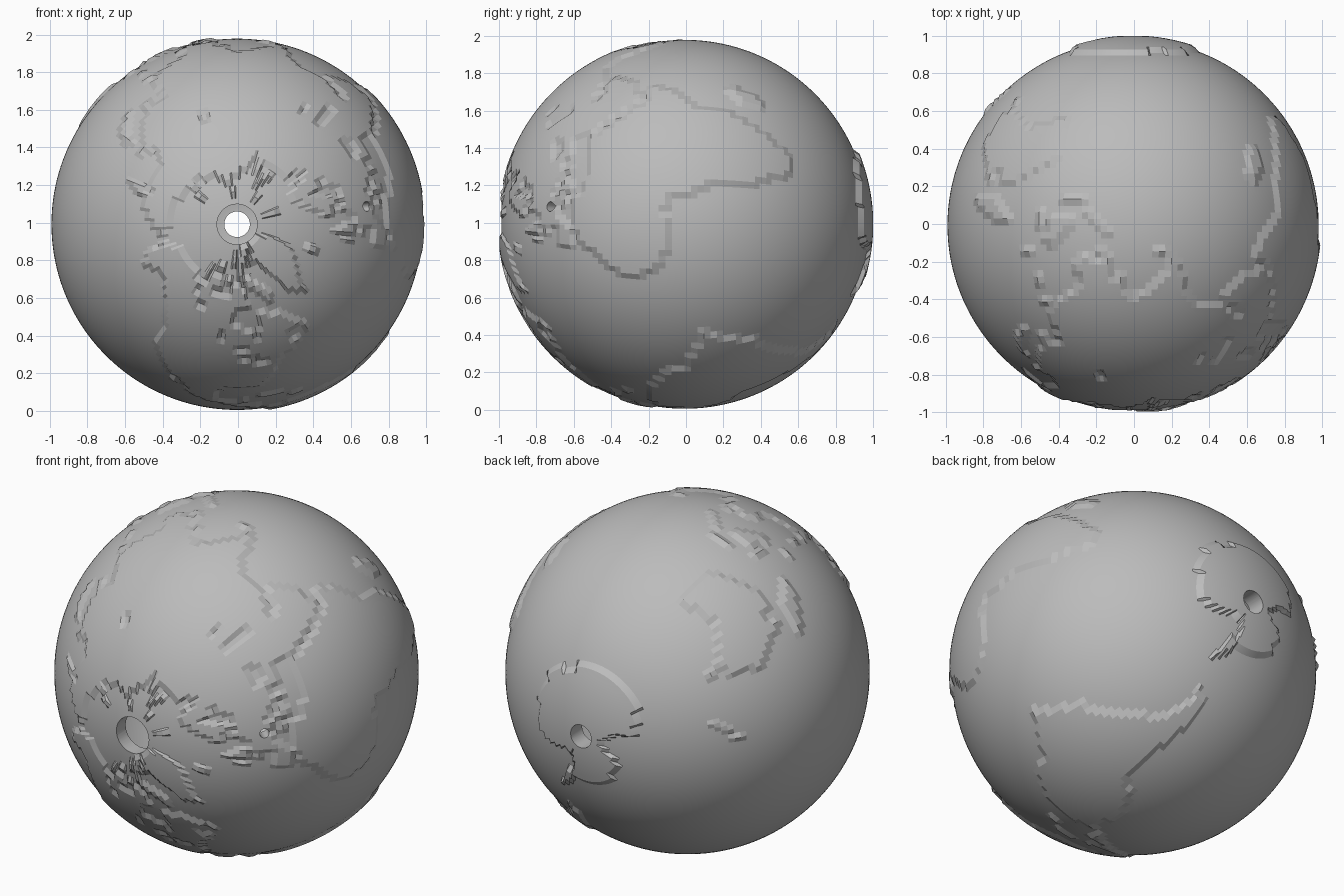
import bpy, bmesh, math
from mathutils import Matrix, Vector

SEA, LAND, ICE, INNER = 0.986, 1.0, 1.008, 0.90

# Coastlines as (longitude, latitude) outlines
europe = [(-9,37),(-9,43),(-2,43.5),(-1,46),(-5,48.5),(2,51),(8,54),(8,57),(11,57),(11,54),
          (20,54.5),(23,59),(30,60),(22,61),(25,65.5),(22,65.5),(17,61),(18,59.5),(16,56),(13,55.5),
          (10,59.5),(6,58.5),(5,62),(14,67.5),(25,71),(32,70),(41,67),(33,66.5),(38,64),(44,66),
          (44,68.5),(61,69),(61,25.3),(57,26),(50,30),(48,29.5),(51,25),(56,25.5),(60,22.5),(52,16),
          (44,12.7),(39,21),(35,28),(32,30),(34,31.5),(36,36),(30,36.5),(27,37),(26.5,40),(23,40.5),
          (24,38),(22,36.5),(19.5,41),(13,45.5),(12.5,44),(18.5,40),(16,38),(11,43),(8,44.3),(3.5,43),
          (0,39.5),(-2,37),(-5.5,36)]
asia = [(60,25.3),(60,69),(68,68.5),(67,72),(73,72.5),(74,67),(80,72.5),(104,77.5),(113,74),(130,71.5),
        (140,72.5),(160,69.5),(178,69.5),(190,66),(180,63),(171,60),(163,60),(163,56),(157,51),(156,57),
        (163,62),(155,59.5),(143,59),(136,54.5),(141,52),(140,48),(135,43.5),(128,40),(129,36),(126,35),
        (125,39),(121.5,39),(118,38.5),(122,37),(119,35),(122,30),(119,25),(110,21),(106,19),(109,12),
        (105,9),(101,13),(99.5,11),(104,2),(98,9),(97,17),(94,16),(91,22.5),(87,21),(80,15),
        (80,12),(77.5,7.8),(73,17),(72,21),(67,25)]
africa = [(-6,35.8),(10,37),(11,34),(20,31),(33,31.2),(34,28),(37,21),(43,12),(51,12),(47,4),(40,-3),
          (40,-11),(35,-20),(33,-26),(27,-34),(19,-34.5),(12,-17),(13,-8),(9,-1),(9,4),(4,6.3),
          (-8,4.5),(-13,8.5),(-17.3,14.5),(-16.5,21),(-10,29)]
north_america = [(-168,66),(-156,71),(-128,70),(-110,68),(-95,68),(-94,72),(-85,69.5),(-82,67),(-87,64.5),
          (-94,61),(-93,57.5),(-82,55),(-80,51.5),(-77,57),(-78,62.3),(-70,60),(-65,59),(-60,55),(-56,52),
          (-66,50),(-65,47),(-60,46),(-66,44),(-70,43),(-74,40),(-76,35),(-81,31),(-80,25.5),(-83,29.5),
          (-90,29.5),(-97,27),(-97,20),(-91,18.5),(-87,21.5),(-88,16),(-83,15),(-83,10),(-77,8),(-80,7.3),
          (-86,11),(-95,16),(-105,20),(-109,26),(-114.5,31.5),(-110,23),(-117,33),(-124,40),(-124,48),
          (-133,56),(-140,60),(-150,60.5),(-163,55),(-158,58),(-165,61),(-161,65)]
south_america = [(-78,8),(-72,12),(-62,10.5),(-51,4.5),(-50,0),(-44,-2.5),(-35,-6),(-39,-14),(-41,-22),
          (-48,-26),(-54,-34),(-62,-39),(-65,-43),(-69,-51),(-66,-55),(-74,-52),(-74,-42),(-71,-30),
          (-70.5,-18),(-76,-14),(-81,-5),(-80,1)]
australia = [(114,-22),(122,-17.5),(130,-13),(136.5,-12),(136,-15.5),(140,-17.5),(142.5,-11),(146,-19),
          (153,-26),(150,-37.5),(144,-38.5),(138,-35),(131,-31.5),(124,-33),(116,-35)]
antarctica = [(-181,-83.5),(-155,-81),(-157,-77),(-145,-75.5),(-125,-73.5),(-100,-72.5),(-75,-73),
          (-66,-67),(-58,-63.5),(-62,-68),(-62,-74),(-75,-77),(-60,-82),(-40,-80),(-25,-75),(-10,-71),
          (30,-69.5),(55,-66.5),(70,-69),(85,-66.5),(110,-66.5),(135,-66.5),(150,-68.5),(170,-72),
          (165,-78),(181,-83.5),(181,-91),(-181,-91)]
large_islands = [
    [(-73,78),(-60,82),(-32,83.5),(-18,80),(-22,72),(-40,65),(-44,59.8),(-52,64),(-54,70),(-60,76)],
    [(-62,66),(-68,70),(-80,73.5),(-88,73),(-80,70),(-73,67.5),(-66,62.5)],
    [(-62,82.5),(-78,83),(-90,81),(-88,77),(-78,76.5),(-76,79)],
    [(-117,73),(-105,73),(-102,69),(-116,69)],
    [(52,71),(57,70.7),(68,76.5),(60,76)]]
small_outlines = [
    [(-5.2,49.9),(1.2,51),(1,53),(-2,57),(-4,58.6),(-6,57),(-4.2,53)],
    [(131,32),(136,34),(141,35.5),(145,43.5),(142,45),(140,40),(136,36.5)],
    [(109,1),(113,3),(117,7),(119,5),(116,-4),(110,-3)],
    [(95,5.5),(104,-2),(106,-6),(101,-2.5)],
    [(105,-6.5),(114,-7.5),(114,-8.6),(106,-8.1)],
    [(131,-1),(138,-1.7),(147,-6.5),(150,-10.5),(143,-8.5),(138,-8.3),(133,-4)],
    [(172,-40.5),(174,-42),(169,-46.5),(166.5,-45.5)],
    [(49,-12),(50.5,-16),(47,-25),(44,-24),(44,-17)]]

# Round islands and lakes as (longitude, latitude, half width, half height)
islands = [(-121,73,4,1.3),(-110,75.5,6,1),(-86,75,6,1.1),(-94,79,5,1.5),(-98,72.5,2.5,1.2),(-84,64.5,3,1),
           (18,79,6,1.4),(97,79.5,5,1),(55,80.5,7,.7),(143,75.3,6,1),(180,71,2,.8),(-18.5,65,4.5,1.4),
           (-8,53.3,1.8,1.7),(143,50,1.1,4),(121,23.7,1.1,1.2),(121.5,16.5,1.5,2),(125,7.8,1.8,1.6),
           (120.7,-2,1.3,3),(146.7,-42,1.6,1.3),(176,-38.5,1.5,2),(81,7.5,1.1,1.3),(-79,22,4.5,.9),
           (-71,18.5,2.5,.8),(-56,48.7,2.2,1.4),(14,37.7,1.3,.8),(9,40,1.1,1.2)]
lakes = [(34,43.3,6,1.7),(51,42,2.3,5),(107,53,2.2,1.3),(33,-1,1.4,1.3),(-87.5,47.6,3.5,.9),(-87,44,1.1,2),
         (-82,44.8,1.6,1.2),(-80,42.4,2.5,.8),(-98,52.5,1.1,1.6),(-121,66,2.5,.8),(-114,61.7,2.5,.8),
         (31.5,61,1.2,1),(60,45,1.2,1.2)]


def boxed(outline):
    xs, ys = zip(*outline)
    return outline, min(xs), max(xs), min(ys), max(ys)


def inside(shape, x, y):
    pts, x0, x1, y0, y1 = shape
    if not (x0 <= x <= x1 and y0 <= y <= y1):
        return False
    hit = False
    for (ax, ay), (bx, by) in zip(pts, pts[1:] + pts[:1]):
        if (ay > y) != (by > y) and x < ax + (y - ay) * (bx - ax) / (by - ay):
            hit = not hit
    return hit


def in_ovals(ovals, x, y):
    return any(((x - a) / w) ** 2 + ((y - b) / h) ** 2 < 1 for a, b, w, h in ovals)


ice_cap = boxed(antarctica)
ground = [boxed(o) for o in [europe, asia, africa, north_america, south_america, australia]
          + large_islands + small_outlines]


def height(lon, lat):
    if inside(ice_cap, lon, lat):
        return ICE
    for x in (lon, lon + 360):
        if in_ovals(lakes, x, lat):
            return SEA
        if in_ovals(islands, x, lat) or any(inside(s, x, lat) for s in ground):
            return LAND
    return SEA


def finish(bm, name):
    mesh = bpy.data.meshes.new(name)
    bm.to_mesh(mesh)
    bm.free()
    obj = bpy.data.objects.new(name, mesh)
    bpy.context.collection.objects.link(obj)
    return obj


# Globe shell: degree grid raised wherever there is land, axis along y
bm = bmesh.new()
bmesh.ops.create_uvsphere(bm, u_segments=180, v_segments=90, radius=1)
for v in bm.verts:
    lat = math.degrees(math.asin(max(-1, min(1, v.co.z))))
    lon = math.degrees(math.atan2(v.co.y, v.co.x))
    v.co = v.co.normalized() * height(lon + 0.01, lat + 0.01)
# Hollow inside
cavity = bmesh.ops.create_uvsphere(bm, u_segments=64, v_segments=32, radius=INNER)
bmesh.ops.reverse_faces(bm, faces=list({f for v in cavity["verts"] for f in v.link_faces}))
bmesh.ops.rotate(bm, verts=bm.verts, cent=(0, 0, 0), matrix=Matrix.Rotation(math.pi / 2, 3, 'X'))
globe = finish(bm, "globe")


def drill(radius, direction):
    """Cut a round hole through the shell along a direction from the centre."""
    d = Vector(direction).normalized()
    cb = bmesh.new()
    bmesh.ops.create_cone(cb, cap_ends=True, segments=48, radius1=radius, radius2=radius, depth=0.6,
                          matrix=Matrix.Translation(d * 0.95) @ d.to_track_quat('Z', 'Y').to_matrix().to_4x4())
    cutter = finish(cb, "hole_cutter")
    cutter.hide_render = True
    mod = globe.modifiers.new("hole", 'BOOLEAN')
    mod.operation, mod.solver, mod.object = 'DIFFERENCE', 'EXACT', cutter
    bpy.context.view_layer.objects.active = globe
    bpy.ops.object.modifier_apply(modifier=mod.name)
    bpy.data.objects.remove(cutter)


# Axis holes at both poles and one small marker hole
drill(0.107, (0, -1, 0))
drill(0.068, (0, 1, 0))
drill(0.026, (0.69, -0.72, 0.095))

# Single grey finish, smooth with crisp coasts
grey = bpy.data.materials.new("plain_grey")
grey.diffuse_color = (0.5, 0.5, 0.5, 1)
globe.data.materials.clear()
globe.data.materials.append(grey)
globe.location = (-0.005, -0.007, 0.992)
globe.select_set(True)
bpy.context.view_layer.objects.active = globe
bpy.ops.object.shade_smooth_by_angle(angle=math.radians(14))
